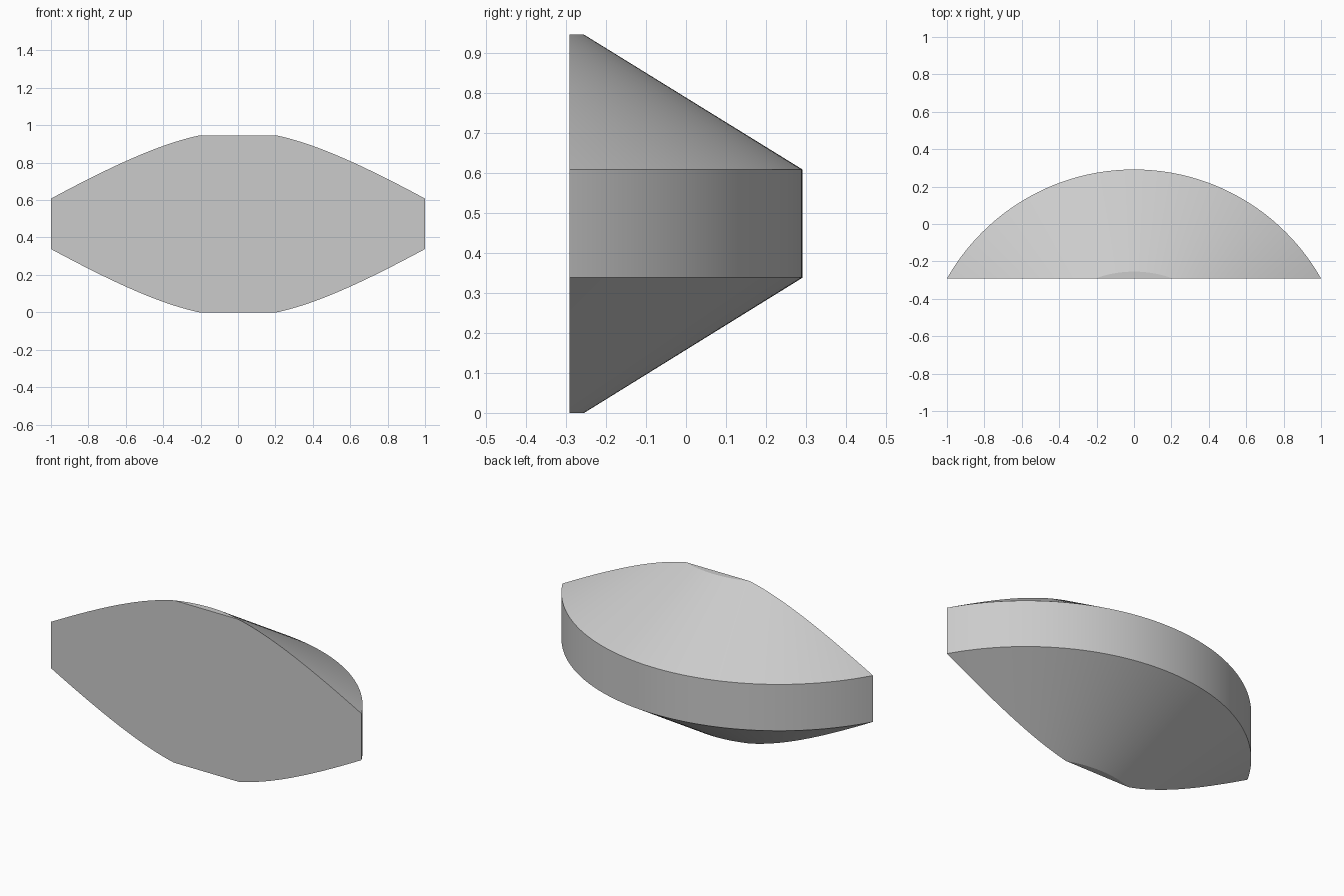
import bpy
import bmesh
import math
from mathutils import Vector

default = bpy.data.objects.get("Cube")
if default:
    bpy.data.objects.remove(default, do_unlink=True)

FRONT_Y = -0.2915              # plane of the flat front face
RADIUS = 1.149                 # rim radius of the disc
AXIS_Y = -FRONT_Y - RADIUS     # disc axis lies in front of the cut
SEGMENTS = 256

grey = bpy.data.materials.new("light_grey")
grey.use_nodes = True
colour = (0.6, 0.6, 0.6, 1)
grey.diffuse_color = colour
grey.node_tree.nodes["Principled BSDF"].inputs["Base Color"].default_value = colour

# Half section of the bevelled disc: flat caps, conical bevels, upright rim
section = [(0, 0), (0.603, 0), (RADIUS, 0.338), (RADIUS, 0.608), (0.603, 0.945), (0, 0.945)]

bm = bmesh.new()
axis = Vector((0, AXIS_Y, 0))
verts = [bm.verts.new(axis + Vector((0, r, z))) for r, z in section]
edges = [bm.edges.new(pair) for pair in zip(verts, verts[1:])]
bmesh.ops.spin(bm, geom=verts + edges, cent=axis, axis=(0, 0, 1),
               angle=math.tau, steps=SEGMENTS, use_merge=True)
bmesh.ops.remove_doubles(bm, verts=bm.verts, dist=0.0001)

# Slice off everything in front of the flat face and close the cut
cut = bmesh.ops.bisect_plane(bm, geom=bm.verts[:] + bm.edges[:] + bm.faces[:],
                             plane_co=(0, FRONT_Y, 0), plane_no=(0, -1, 0),
                             clear_outer=True)
rim = [e for e in cut["geom_cut"] if isinstance(e, bmesh.types.BMEdge)]
bmesh.ops.contextual_create(bm, geom=rim)
bmesh.ops.recalc_face_normals(bm, faces=bm.faces)

mesh = bpy.data.meshes.new("bevelled_disc_segment")
bm.to_mesh(mesh)
bm.free()
mesh.materials.append(grey)
segment = bpy.data.objects.new("bevelled_disc_segment", mesh)
bpy.context.collection.objects.link(segment)

# Smooth the round faces, keeping bevel and cut edges sharp
bpy.ops.object.select_all(action="DESELECT")
segment.select_set(True)
bpy.context.view_layer.objects.active = segment
bpy.ops.object.shade_smooth_by_angle(angle=math.radians(20))
